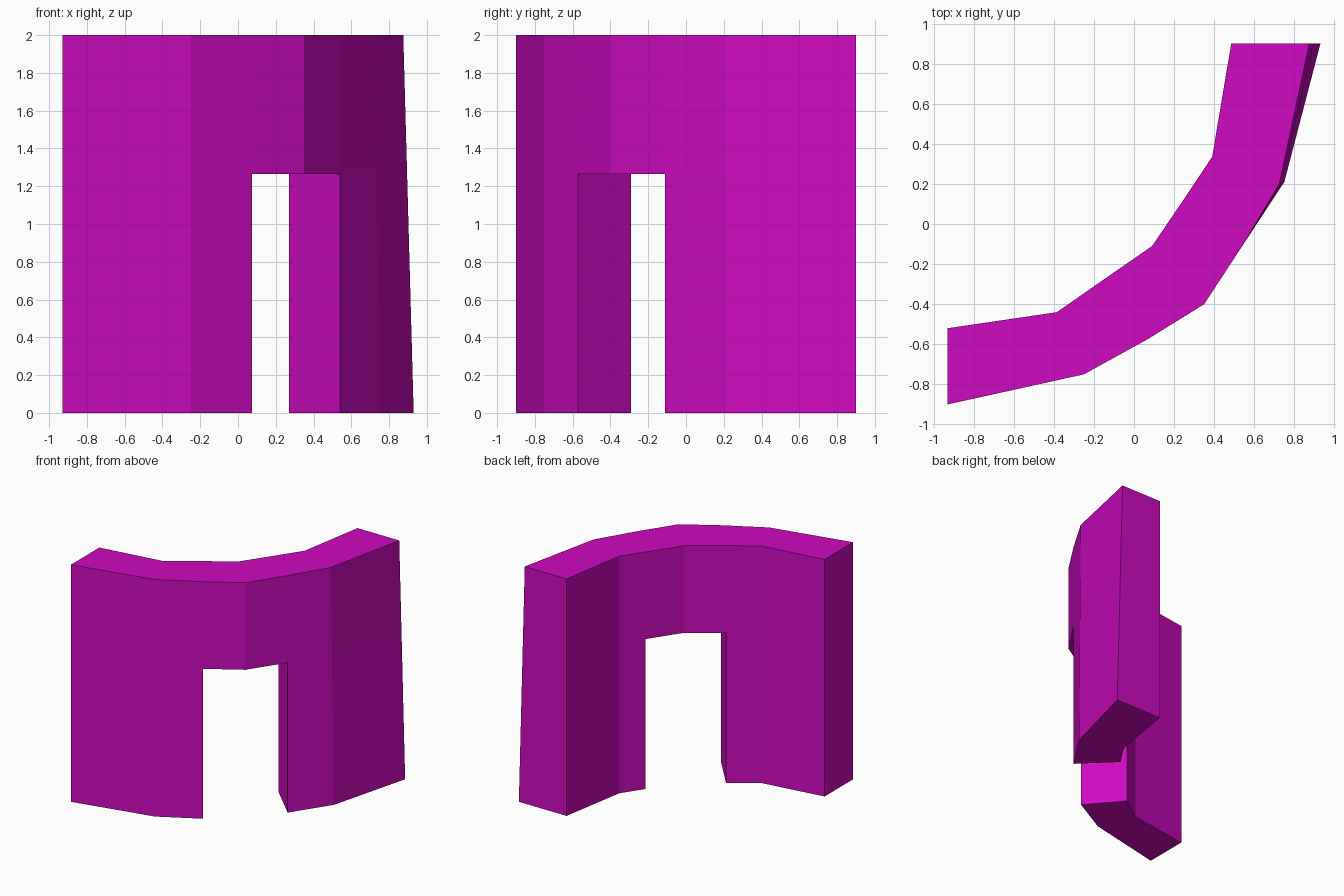
import bpy
import bmesh
from mathutils import Vector

cube = bpy.data.objects.get("Cube")
if cube:
    bpy.data.objects.remove(cube, do_unlink=True)

# Single wall colour
paint = bpy.data.materials.new("magenta")
paint.use_nodes = True
colour = (0.62, 0.003, 0.52, 1.0)
paint.diffuse_color = colour
paint.node_tree.nodes["Principled BSDF"].inputs["Base Color"].default_value = colour

HEIGHT = 2.0
DOOR_TOP = 1.265
LEVELS = (0.0, DOOR_TOP, HEIGHT)
DOOR_BAYS = (2, 3)

# Curved plan: outer foot, outer top, inner edge at each station
STATIONS = [
    ((-0.93, -0.90), (-0.93, -0.90), (-0.93, -0.52)),
    ((-0.25, -0.75), (-0.25, -0.75), (-0.385, -0.44)),
    ((0.073, -0.572), (0.073, -0.572), (-0.17, -0.29)),
    ((0.35, -0.40), (0.35, -0.40), (0.09, -0.11)),
    ((0.54, -0.11), (0.54, -0.11), (0.27, 0.155)),
    ((0.75, 0.21), (0.725, 0.20), (0.39, 0.335)),
    ((0.93, 0.90), (0.875, 0.90), (0.485, 0.90)),
]

bm = bmesh.new()
outer, inner = [], []
for foot, top, back in STATIONS:
    outer.append([bm.verts.new((*Vector(foot).lerp(Vector(top), z / HEIGHT), z)) for z in LEVELS])
    inner.append([bm.verts.new((*back, z)) for z in LEVELS])


def solid(bay, level):
    """True where the wall is filled: everywhere but the doorway."""
    inside = 0 <= bay < len(STATIONS) - 1 and 0 <= level < len(LEVELS) - 1
    return inside and not (level == 0 and bay in DOOR_BAYS)


# Wall bays, closed only where the neighbour is empty
for i in range(len(STATIONS) - 1):
    for k in range(len(LEVELS) - 1):
        if not solid(i, k):
            continue
        a, b, c, d = outer[i], outer[i + 1], inner[i + 1], inner[i]
        bm.faces.new((a[k], b[k], b[k + 1], a[k + 1]))
        bm.faces.new((c[k], d[k], d[k + 1], c[k + 1]))
        if not solid(i, k + 1):
            bm.faces.new((a[k + 1], b[k + 1], c[k + 1], d[k + 1]))
        if not solid(i, k - 1):
            bm.faces.new((d[k], c[k], b[k], a[k]))
        if not solid(i - 1, k):
            bm.faces.new((d[k], a[k], a[k + 1], d[k + 1]))
        if not solid(i + 1, k):
            bm.faces.new((b[k], c[k], c[k + 1], b[k + 1]))

loose = [v for v in bm.verts if not v.link_faces]
bmesh.ops.delete(bm, geom=loose, context='VERTS')
bmesh.ops.recalc_face_normals(bm, faces=bm.faces[:])

mesh = bpy.data.meshes.new("curved_wall")
bm.to_mesh(mesh)
bm.free()
mesh.materials.append(paint)
wall = bpy.data.objects.new("curved_wall", mesh)
bpy.context.collection.objects.link(wall)
